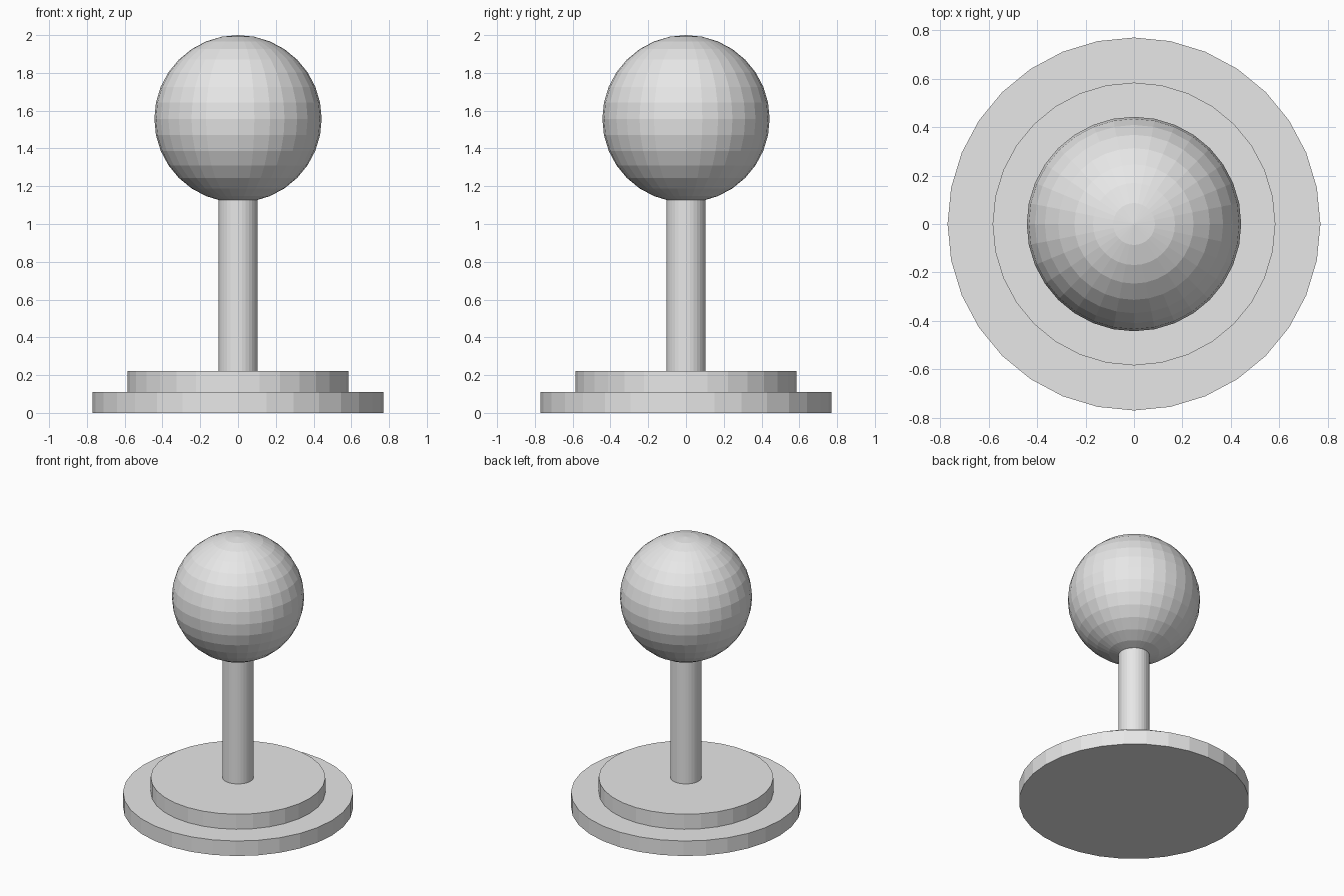
import bpy

if "Cube" in bpy.data.objects:
    bpy.data.objects.remove(bpy.data.objects["Cube"], do_unlink=True)

# Single plain grey
grey = bpy.data.materials.new("light_grey")
grey.use_nodes = True
colour = (0.8, 0.8, 0.8, 1)
grey.diffuse_color = colour
grey.node_tree.nodes["Principled BSDF"].inputs["Base Color"].default_value = colour

SIDES = 32


def finish(name):
    obj = bpy.context.object
    obj.name = name
    obj.data.materials.append(grey)
    return obj


def disc(name, radius, bottom, top):
    bpy.ops.mesh.primitive_cylinder_add(
        vertices=SIDES, radius=radius, depth=top - bottom,
        location=(0, 0, (bottom + top) / 2))
    return finish(name)


# Stepped round base
disc("base_lower_step", 0.77, 0, 0.111)
disc("base_upper_step", 0.584, 0.111, 0.222)

# Post, running up into the ball
disc("post", 0.104, 0.222, 1.17)

# Faceted ball on top
bpy.ops.mesh.primitive_uv_sphere_add(
    segments=SIDES, ring_count=16, radius=0.443, location=(0, 0, 1.557))
finish("ball")
